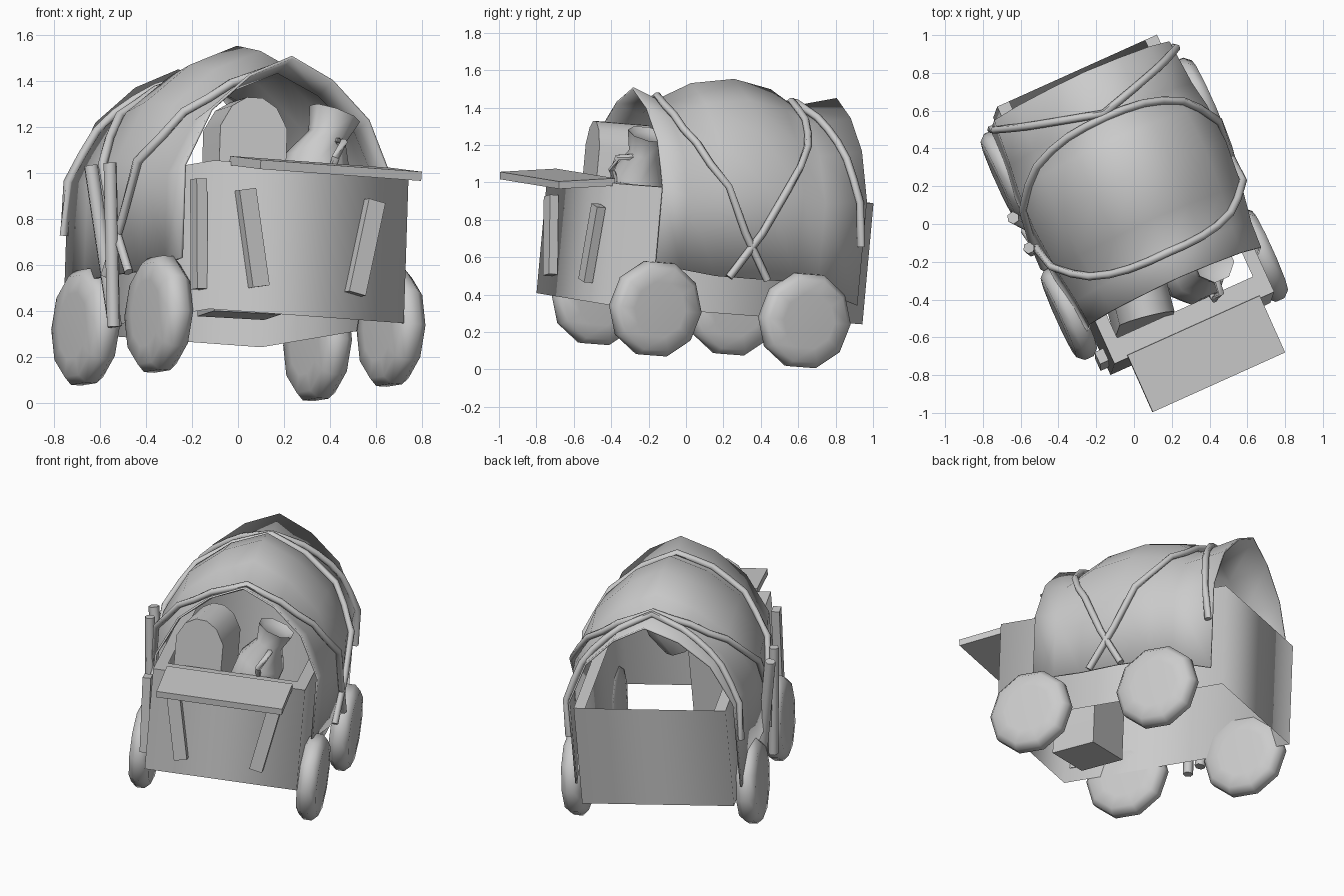
import bpy, bmesh, math
from mathutils import Matrix, Vector

cube = bpy.data.objects.get("Cube")
if cube:
    bpy.data.objects.remove(cube, do_unlink=True)

grey = bpy.data.materials.new("plain grey")
grey.use_nodes = True
grey.diffuse_color = (0.6, 0.6, 0.6, 1)
grey.node_tree.nodes["Principled BSDF"].inputs["Base Color"].default_value = (0.6, 0.6, 0.6, 1)

# The whole wagon is turned and slightly tipped
ax = Vector((0.91, 0.41, -0.067)).normalized()
az = ax.cross(Vector((-0.41, 0.91, -0.07))).normalized()
ay = az.cross(ax)
POSE = Matrix((ax, ay, az)).transposed().to_4x4()
POSE.translation = (0.01, 0.06, 0.325)


def finish(name, bm, angle=35):
    bmesh.ops.recalc_face_normals(bm, faces=bm.faces)
    mesh = bpy.data.meshes.new(name)
    bm.to_mesh(mesh)
    bm.free()
    mesh.materials.append(grey)
    ob = bpy.data.objects.new(name, mesh)
    bpy.context.collection.objects.link(ob)
    ob.matrix_world = POSE
    bpy.ops.object.select_all(action='DESELECT')
    ob.select_set(True)
    bpy.context.view_layer.objects.active = ob
    bpy.ops.object.shade_smooth_by_angle(angle=math.radians(angle))
    return ob


def skin(bm, rings, closed=True, caps=True):
    """Join rows of points with quads."""
    rows = [[bm.verts.new(p) for p in r] for r in rings]
    for a, b in zip(rows, rows[1:]):
        n = len(a)
        for i in range(n if closed else n - 1):
            j = (i + 1) % n
            bm.faces.new((a[i], a[j], b[j], b[i]))
    if caps:
        bm.faces.new(rows[0][::-1])
        bm.faces.new(rows[-1])


def lathe(name, profile, sides, matrix, angle):
    """Spin (radius, height) pairs about the matrix's z axis."""
    bm = bmesh.new()
    turns = [2 * math.pi * (i + 0.5) / sides for i in range(sides)]
    skin(bm, [[matrix @ Vector((r * math.cos(t), r * math.sin(t), h)) for t in turns]
              for r, h in profile])
    finish(name, bm, angle)


def tube(name, path, radius, sides=6):
    path = [Vector(p) for p in path]
    bm = bmesh.new()
    rings = []
    for i, p in enumerate(path):
        d = path[min(i + 1, len(path) - 1)] - path[max(i - 1, 0)]
        q = d.to_track_quat('Z', 'Y')
        rings.append([p + q @ Vector((radius * math.cos(2 * math.pi * k / sides),
                                      radius * math.sin(2 * math.pi * k / sides), 0))
                      for k in range(sides)])
    skin(bm, rings)
    finish(name, bm, 61)


def slab(name, size, matrix):
    bm = bmesh.new()
    bmesh.ops.create_cube(bm, size=1, matrix=matrix @ Matrix.Diagonal((*size, 1)))
    finish(name, bm)


def plank(name, a, b, width, depth):
    """Flat board between two points, facing front."""
    a, b = Vector(a), Vector(b)
    lean = math.atan2(b.x - a.x, b.z - a.z)
    slab(name, (width, depth, (b - a).length),
         Matrix.Translation((a + b) / 2) @ Matrix.Rotation(lean, 4, 'Y'))


# Bed: four thin walls without a floor, and a flat rim on the front and sides
X0, X1, Y0, Y1, TOP = -0.48, 0.45, -0.73, 0.77, 0.65


def u_shape(side, front, z):
    return [(X1 - side, Y1, z), (X1 - side, Y0 + front, z),
            (X0 + side, Y0 + front, z), (X0 + side, Y1, z)]


bm = bmesh.new()
skin(bm, [u_shape(0, 0, 0), u_shape(0, 0, TOP)], caps=False)
finish("bed_walls", bm, 180)
bm = bmesh.new()
skin(bm, [u_shape(0, 0, TOP), u_shape(0.07, 0.12, TOP)], closed=False, caps=False)
finish("bed_rim", bm)

# Front shelf, sloping a little, and its supports
slab("front_shelf", (0.77, 0.33, 0.04),
     Matrix.Translation((-0.015, -0.88, 0.635)) @ Matrix.Rotation(math.radians(7), 4, 'X'))
plank("shelf_support_right", (-0.26, -0.76, 0.11), (-0.34, -0.76, 0.53), 0.08, 0.05)
plank("shelf_support_left", (0.2, -0.76, 0.11), (0.28, -0.76, 0.52), 0.08, 0.05)
plank("corner_stake", (-0.5, -0.66, 0.09), (-0.52, -0.66, 0.57), 0.05, 0.07)

# Wheels
rim = [(0.15, -0.065), (0.23, -0.06), (0.262, -0.025), (0.262, 0.025),
       (0.23, 0.06), (0.15, 0.065)]
for name, x, y in (("front_left", 0.505, -0.475), ("back_left", 0.545, 0.385),
                   ("front_right", -0.545, -0.34), ("back_right", -0.535, 0.45)):
    lathe("wheel_" + name, rim, 10,
          Matrix.Translation((x, y, 0)) @ Matrix.Rotation(math.pi / 2, 4, 'Y'), 50)

# Canopy: sections along the length as (y, half width, hem height, ridge height)
sections = [(-0.485, 0.5, 0.24, 1.155), (-0.34, 0.51, 0.22, 1.1), (-0.15, 0.54, 0.2, 1.2),
            (0.1, 0.56, 0.2, 1.24), (0.32, 0.55, 0.2, 1.2), (0.46, 0.53, 0.17, 1.12),
            (0.71, 0.51, 0.1, 1.18)]
arch = [(1, 0), (1.0, 0.56), (0.76, 0.78), (0.4, 0.92), (0, 1)]


def canopy_point(y, t, lift=0.0):
    """Point on the canopy; t runs from -1 (right hem) over 0 (ridge) to 1 (left hem)."""
    i = 0
    while i < len(sections) - 2 and y > sections[i + 1][0]:
        i += 1
    a, b = sections[i], sections[i + 1]
    f = (y - a[0]) / (b[0] - a[0])
    w, hem, ridge = (a[k] + (b[k] - a[k]) * f for k in (1, 2, 3))
    s = (1 - abs(t)) * 4
    j = min(int(s), 3)
    px = arch[j][0] + (arch[j + 1][0] - arch[j][0]) * (s - j)
    pz = arch[j][1] + (arch[j + 1][1] - arch[j][1]) * (s - j)
    z = pz * ridge if j else hem + (arch[1][1] * ridge - hem) * s
    n = Vector((px, 0, 0.2 + pz * 0.6)).normalized()
    side = 1 if t >= 0 else -1
    return (side * (px * w + n.x * lift) - 0.015, y, z + n.z * lift * (1 if j else 0))


bm = bmesh.new()
skin(bm, [[canopy_point(s[0], k / 4 - 1) for k in range(9)] for s in sections],
     closed=False, caps=False)
canopy = finish("canopy", bm, 75)
thick = canopy.modifiers.new("thickness", 'SOLIDIFY')
thick.thickness = 0.012

# Ropes that wrap the canopy and cross on each side
for name, ridge_y, hem_y, reach, bend in (("front_rope", -0.34, 0.14, 1, 2.8),
                                          ("middle_rope", 0.45, -0.08, 1, 2.8),
                                          ("back_rope", 0.47, 0.69, 0.86, 1.0)):
    steps = [k / 8 - 1 for k in range(17)]
    tube(name, [canopy_point(ridge_y + (hem_y - ridge_y) * abs(t) ** bend, t * reach, 0.018)
                for t in steps], 0.021)

# Poles leaning on the right side
tube("back_pole", [(-0.53, 0.15, -0.02), (-0.65, 0.195, 0.68)], 0.033)
tube("front_pole", [(-0.585, 0.045, -0.03), (-0.64, 0.015, 0.68)], 0.031)

# Cargo: a round-topped chest and a tilted jug with a handle
outline = [(0.15, 0.01), (0.15, 0.82), (0.1, 0.91), (0.035, 0.95)]
outline += [(-x, z) for x, z in reversed(outline)]
turn = Matrix.Translation((-0.208, -0.445, 0)) @ Matrix.Rotation(math.radians(-10), 4, 'Z')
bm = bmesh.new()
skin(bm, [[turn @ Vector((x, y, z)) for x, z in outline] for y in (-0.15, 0.15)])
finish("chest", bm, 50)

tilt = Matrix.Translation((0.07, -0.47, 0.5)) @ Matrix.Rotation(math.radians(18), 4, 'Y')
lathe("jug", [(0.1, -0.1), (0.15, 0.05), (0.15, 0.2), (0.085, 0.33), (0.115, 0.44), (0.08, 0.42)],
      8, tilt, 50)
tube("jug_handle", [(0.14, -0.6, 0.65), (0.14, -0.64, 0.71), (0.18, -0.63, 0.78),
                    (0.19, -0.54, 0.79)], 0.018)
